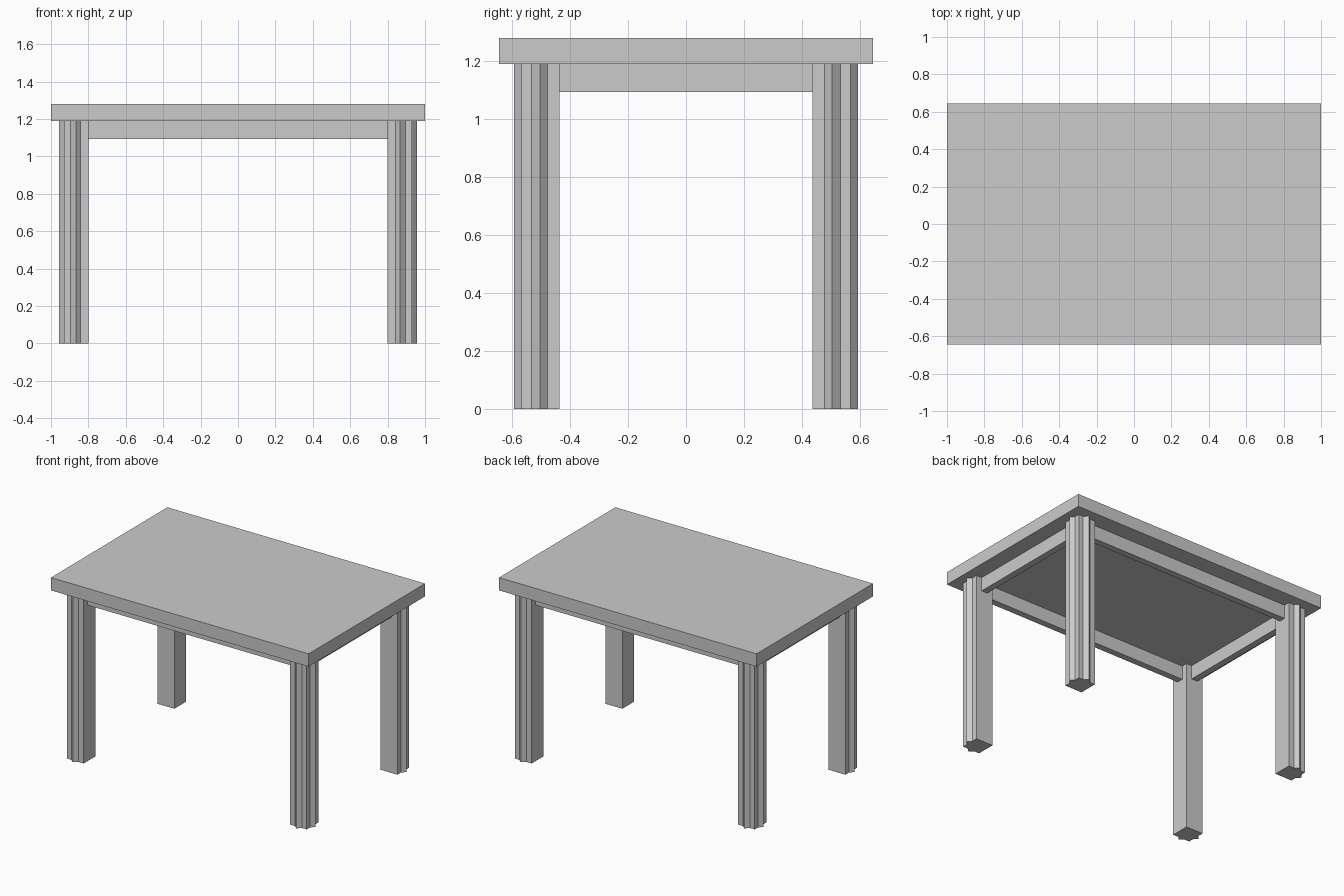
import bpy
import bmesh

if "Cube" in bpy.data.objects:
    bpy.data.objects.remove(bpy.data.objects["Cube"])

grey = bpy.data.materials.new("plain grey")
grey.diffuse_color = (0.6, 0.6, 0.6, 1)
grey.use_nodes = True
grey.node_tree.nodes["Principled BSDF"].inputs["Base Color"].default_value = grey.diffuse_color

LEG_X, LEG_Y = 0.80, 0.437      # inner corner of each leg
TOP_Z, APRON_Z = 1.19, 1.094    # underside of top and of aprons
A0, A1 = 0.042, 0.088           # apron inner and outer faces, from the leg's inner corner


def prism(name, points, z0, z1):
    """Extrude a closed plan outline from z0 to z1."""
    bm = bmesh.new()
    face = bm.faces.new([bm.verts.new((x, y, z0)) for x, y in points])
    res = bmesh.ops.extrude_face_region(bm, geom=[face], use_keep_orig=True)
    verts = [g for g in res["geom"] if isinstance(g, bmesh.types.BMVert)]
    bmesh.ops.translate(bm, verts=verts, vec=(0, 0, z1 - z0))
    bmesh.ops.recalc_face_normals(bm, faces=bm.faces)
    mesh = bpy.data.meshes.new(name)
    bm.to_mesh(mesh)
    bm.free()
    mesh.materials.append(grey)
    obj = bpy.data.objects.new(name, mesh)
    bpy.context.collection.objects.link(obj)
    return obj


def box(name, x0, x1, y0, y1, z0, z1):
    return prism(name, [(x0, y0), (x1, y0), (x1, y1), (x0, y1)], z0, z1)


# Tabletop slab
box("tabletop", -1, 1, -0.645, 0.645, TOP_Z, 1.28)

# Square legs with a pointed rib down each of the two outer faces
half = [(0, 0.131), (0.041, 0.131), (0.067, 0.156), (0.095, 0.131)]
outline = [(0, 0)] + half + [(0.131, 0.131)] + [(v, u) for u, v in reversed(half)]
for sx, side in ((-1, "left"), (1, "right")):
    for sy, end in ((-1, "front"), (1, "back")):
        prism(f"{end}_{side}_leg",
              [(sx * (LEG_X + u), sy * (LEG_Y + v)) for u, v in outline], 0, TOP_Z)

# Apron rails running between the legs
for s, end, side in ((-1, "front", "left"), (1, "back", "right")):
    box(f"{end}_apron", -LEG_X, LEG_X,
        *sorted((s * (LEG_Y + A0), s * (LEG_Y + A1))), APRON_Z, TOP_Z)
    box(f"{side}_apron", *sorted((s * (LEG_X + A0), s * (LEG_X + A1))),
        -LEG_Y, LEG_Y, APRON_Z, TOP_Z)
